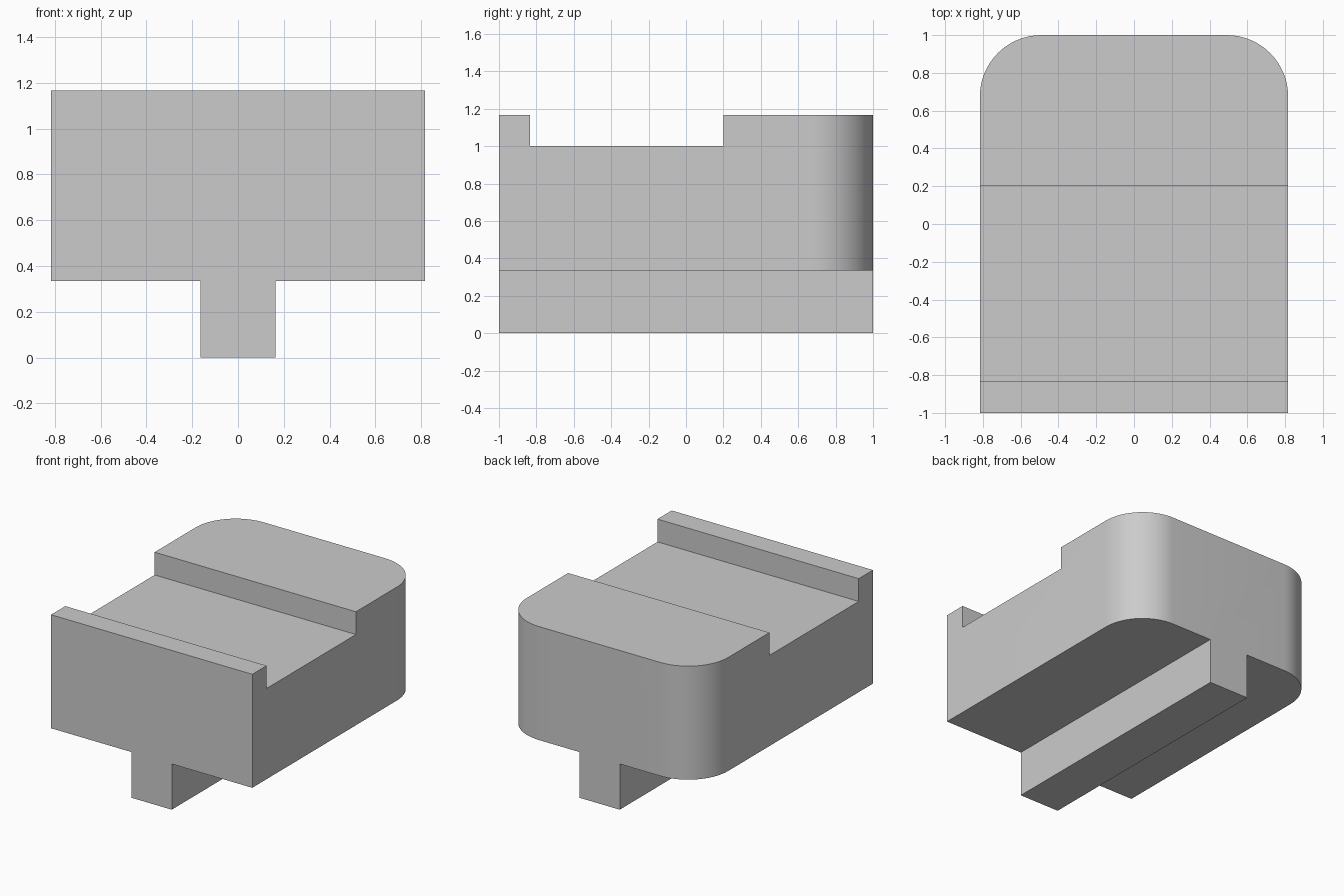
import bpy, bmesh, math
from mathutils import Vector

cube = bpy.data.objects.get("Cube")
if cube:
    bpy.data.objects.remove(cube, do_unlink=True)

HALF_W, RAIL_HALF = 0.816, 0.163
BASE, FLOOR, TOP = 0.335, 1.0, 1.167
LIP, STEP = -0.835, 0.2
RADIUS = 0.325

grey = bpy.data.materials.new("plain grey")
grey.use_nodes = True
colour = (0.6, 0.6, 0.6, 1)
grey.diffuse_color = colour
grey.node_tree.nodes["Principled BSDF"].inputs["Base Color"].default_value = colour

bm = bmesh.new()

# Body: side profile with a cross channel in the top, extruded across the width
profile = [(-1, BASE), (1, BASE), (1, TOP), (STEP, TOP),
           (STEP, FLOOR), (LIP, FLOOR), (LIP, TOP), (-1, TOP)]
side = bm.faces.new([bm.verts.new((-HALF_W, y, z)) for y, z in profile])
swept = bmesh.ops.extrude_face_region(bm, geom=[side], use_keep_orig=True)
moved = [v for v in swept["geom"] if isinstance(v, bmesh.types.BMVert)]
bmesh.ops.translate(bm, verts=moved, vec=(2 * HALF_W, 0, 0))
bmesh.ops.recalc_face_normals(bm, faces=bm.faces)

# Rounded back corners
corners = [e for e in bm.edges
           if all(v.co.y > 0.99 for v in e.verts)
           and abs(e.verts[0].co.z - e.verts[1].co.z) > 0.1]
bmesh.ops.bevel(bm, geom=corners, offset=RADIUS, offset_type='OFFSET',
                segments=16, profile=0.5, affect='EDGES')

# Rail: split off the middle strip of the underside and pull it down
for x in (-RAIL_HALF, RAIL_HALF):
    bmesh.ops.bisect_plane(bm, geom=bm.verts[:] + bm.edges[:] + bm.faces[:],
                           plane_co=(x, 0, 0), plane_no=(1, 0, 0))
bm.normal_update()
strip = [f for f in bm.faces
         if f.normal.z < -0.9 and abs(f.calc_center_median().x) < RAIL_HALF]
pulled = bmesh.ops.extrude_face_region(bm, geom=strip)
moved = [v for v in pulled["geom"] if isinstance(v, bmesh.types.BMVert)]
bmesh.ops.translate(bm, verts=moved, vec=Vector((0, 0, -BASE)))

# Merge the coplanar pieces into clean flat faces
bmesh.ops.recalc_face_normals(bm, faces=bm.faces)
bmesh.ops.dissolve_limit(bm, angle_limit=math.radians(0.5),
                         verts=bm.verts, edges=bm.edges)

mesh = bpy.data.meshes.new("slotted_block")
bm.to_mesh(mesh)
bm.free()
mesh.materials.append(grey)
block = bpy.data.objects.new("slotted_block_with_rail", mesh)
bpy.context.collection.objects.link(block)

bpy.ops.object.select_all(action='DESELECT')
block.select_set(True)
bpy.context.view_layer.objects.active = block
bpy.ops.object.shade_smooth_by_angle(angle=math.radians(30))
